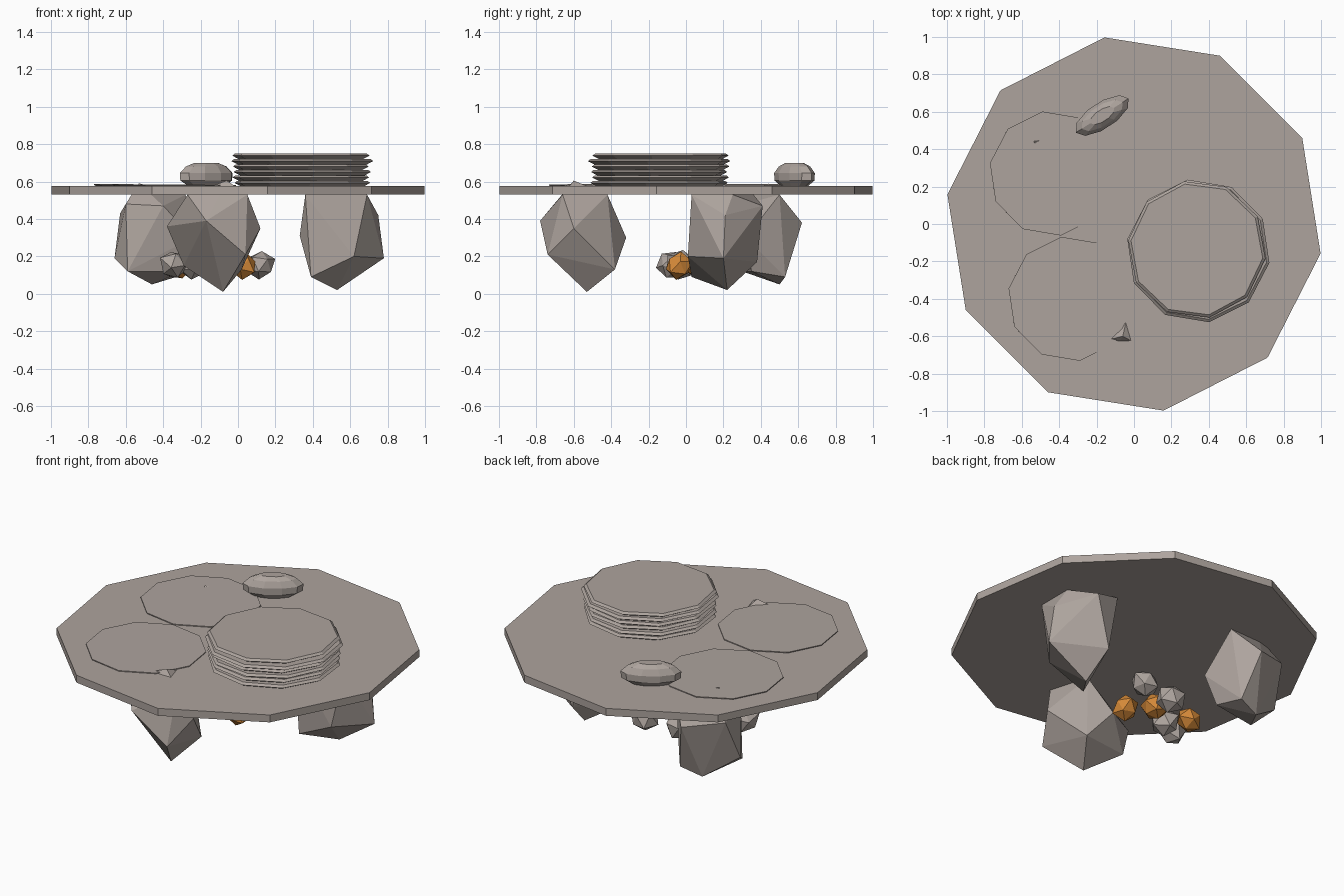
import bpy, bmesh, math, random
from mathutils import Matrix, Vector

random.seed(4)
old = bpy.data.objects.get("Cube")
if old:
    bpy.data.objects.remove(old)


def make_material(name, colour):
    mat = bpy.data.materials.new(name)
    mat.use_nodes = True
    mat.diffuse_color = (*colour, 1)
    mat.node_tree.nodes["Principled BSDF"].inputs["Base Color"].default_value = (*colour, 1)
    return mat


stone = make_material("warm grey stone", (0.42, 0.37, 0.34))
amber = make_material("amber orange", (0.66, 0.25, 0.04))


def finish(name, bm, material):
    bmesh.ops.recalc_face_normals(bm, faces=bm.faces)
    mesh = bpy.data.meshes.new(name)
    bm.to_mesh(mesh)
    bm.free()
    mesh.materials.append(material)
    obj = bpy.data.objects.new(name, mesh)
    bpy.context.collection.objects.link(obj)
    return obj


def turned(name, rings, centre, turn=0, sides=10, stretch=1, tilt=0):
    """Closed stack of regular rings given as (radius, height)."""
    bm = bmesh.new()
    loops = []
    for radius, height in rings:
        loop = []
        for i in range(sides):
            a = math.tau * i / sides
            loop.append(bm.verts.new((radius * math.cos(a), radius * math.sin(a), height)))
        loops.append(loop)
    for low, high in zip(loops, loops[1:]):
        for i in range(sides):
            j = (i + 1) % sides
            bm.faces.new((low[i], low[j], high[j], high[i]))
    bm.faces.new(loops[0][::-1])
    bm.faces.new(loops[-1])
    place = (Matrix.Translation(centre) @ Matrix.Rotation(math.radians(tilt), 4, "Y")
             @ Matrix.Rotation(math.radians(turn), 4, "Z")
             @ Matrix.Diagonal((1, stretch, 1, 1)))
    bmesh.ops.transform(bm, matrix=place, verts=bm.verts)
    return finish(name, bm, stone)


def boulder(name, points):
    """Faceted rock wrapped around a few corner points."""
    bm = bmesh.new()
    for p in points:
        bm.verts.new(p)
    bmesh.ops.convex_hull(bm, input=bm.verts)
    return finish(name, bm, stone)


def chunk(name, centre, size, material):
    """Small irregular rock made from a rough icosphere."""
    bm = bmesh.new()
    bmesh.ops.create_icosphere(bm, subdivisions=1, radius=1)
    spin = Matrix.Rotation(random.uniform(0, math.tau), 4, "Z") @ Matrix.Rotation(random.random(), 4, "X")
    for v in bm.verts:
        v.co = spin @ v.co * random.uniform(0.85, 1.1)
        v.co = Vector(centre) + v.co * Vector(size).length / math.sqrt(3)
    return finish(name, bm, material)


# Ten sided slab top
turned("table_top", [(1.01, 0.53), (1.01, 0.575)], (0, 0, 0), turn=99)


# Plates: narrow foot, wide rim, slightly smaller upper face
def plate(name, centre, radius, thickness, turn, tilt=0):
    rings = [(radius * 0.91, 0), (radius, thickness * 0.6), (radius * 0.96, thickness)]
    return turned(name, rings, centre, turn, tilt=tilt)


for name, centre in (("back_plate", (-0.44, 0.27, 0.569)), ("front_plate", (-0.34, -0.4, 0.569))):
    turned(name, [(0.31, 0), (0.335, 0.01), (0.335, 0.015)], centre, turn=98.5, tilt=0.4)

layers = 6
step = 0.175 / layers
for i in range(layers):
    shift = 0.008 * (-1) ** i
    radius = 0.385 if i == layers - 2 else 0.37
    plate(f"stacked_plate_{i + 1}", (0.34 + shift / 2, -0.14 - shift / 2, 0.575 + step * i),
          radius, step, turn=98.5 + 2 * (i % 3 - 1))

# Loaf shaped rock lying on the table
turned("loaf", [(0.11, 0), (0.165, 0.03), (0.168, 0.07), (0.13, 0.105), (0.075, 0.125)],
       (-0.17, 0.58, 0.575), turn=33, stretch=0.42)

# Three boulders as legs, their tips reaching through the slab
boulder("front_leg", [
    (-.08, -.53, .01), (-.29, -.44, .15), (.04, -.74, .21), (.02, -.38, .13),
    (-.38, -.5, .36), (.12, -.6, .35), (-.17, -.78, .39), (-.12, -.32, .3),
    (-.27, -.65, .53), (.05, -.66, .53), (-.02, -.42, .53), (-.06, -.6, .605)])
boulder("back_leg", [
    (-.46, .5, .05), (-.66, .42, .19), (-.59, .3, .12), (-.33, .53, .09),
    (-.3, .35, .12), (-.63, .52, .43), (-.4, .28, .47), (-.24, .32, .3),
    (-.4, .62, .38), (-.6, .33, .48), (-.28, .5, .53), (-.53, .44, .59)])
boulder("side_leg", [
    (.53, .22, .02), (.39, .03, .09), (.33, .12, .31), (.78, .2, .19),
    (.5, .38, .17), (.75, .21, .42), (.6, .41, .47), (.42, .36, .53),
    (.69, .03, .53), (.36, .03, .53), (.62, .01, .2), (.69, .25, .53)])

# Ring of small stones with glowing pieces between them
for i, (x, y) in enumerate([(.12, .23), (-.1, .2), (-.25, -.03), (-.34, -.08)]):
    chunk(f"ring_stone_{i + 1}", (x, y, .155), (.085, .08, .085), stone)
for i, (x, y) in enumerate([(.03, -.04), (-.09, .07), (-.32, .09)]):
    chunk(f"ember_{i + 1}", (x, y, .15), (.08, .07, .08), amber)
